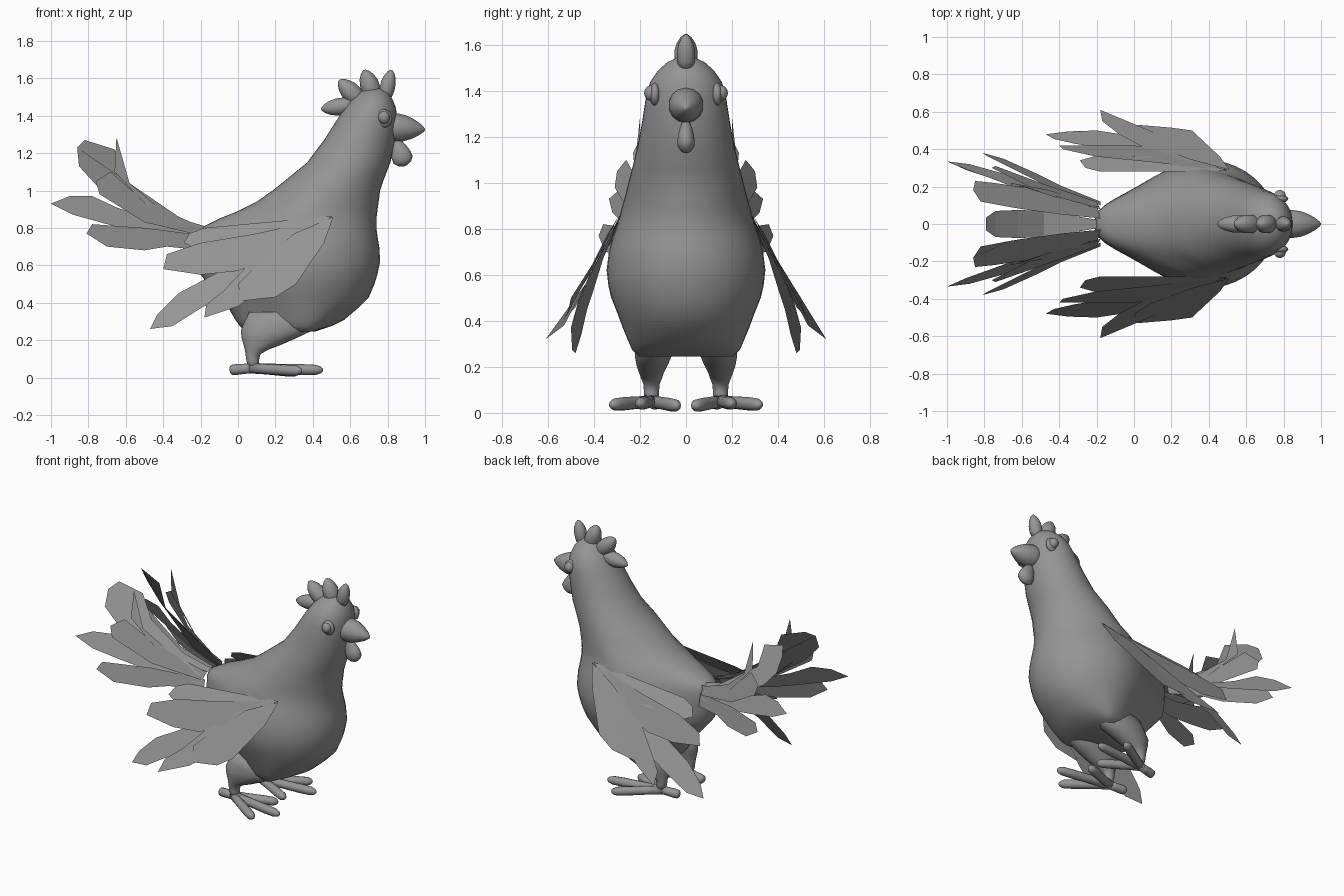
import bpy, bmesh, math
from mathutils import Vector

grey = bpy.data.materials.new("plain grey")
grey.diffuse_color = (0.3, 0.3, 0.3, 1)


def make(name, verts, faces, smooth=True):
    me = bpy.data.meshes.new(name)
    me.from_pydata([tuple(v) for v in verts], [], faces)
    bm = bmesh.new()
    bm.from_mesh(me)
    bmesh.ops.recalc_face_normals(bm, faces=bm.faces)
    bm.to_mesh(me)
    bm.free()
    me.materials.append(grey)
    me.polygons.foreach_set("use_smooth", [smooth] * len(me.polygons))
    ob = bpy.data.objects.new(name, me)
    bpy.context.collection.objects.link(ob)
    return ob


def loft(name, rings):
    """Skin a list of equal-length point loops and cap both ends."""
    n = len(rings[0])
    verts = [p for r in rings for p in r]
    faces = [(i * n + j, i * n + (j + 1) % n, (i + 1) * n + (j + 1) % n, (i + 1) * n + j)
             for i in range(len(rings) - 1) for j in range(n)]
    faces += [tuple(range(n)), tuple(range((len(rings) - 1) * n, len(rings) * n))]
    return make(name, verts, faces)


def tube(name, a, b, profile, n=14, flat=1.0, size=1.0):
    """Round part from a to b; profile is (fraction along, radius); flat squeezes y."""
    a, b = Vector(a), Vector(b)
    d = (b - a).normalized()
    u = d.cross(Vector((0, 1, 0))).normalized()
    v = d.cross(u)
    rings = []
    for t, r in profile:
        c = a.lerp(b, t)
        ring = []
        for k in range(n):
            w = 2 * math.pi * k / n
            ring.append(c + (u * math.cos(w) + v * flat * math.sin(w)) * r * size)
        rings.append(ring)
    return loft(name, rings)


def ball(name, loc, scale):
    bm = bmesh.new()
    bmesh.ops.create_uvsphere(bm, u_segments=16, v_segments=10, radius=1)
    me = bpy.data.meshes.new(name)
    for v in bm.verts:
        v.co = Vector(loc) + Vector(v.co[i] * scale[i] for i in range(3))
    for f in bm.faces:
        f.smooth = True
    bm.to_mesh(me)
    bm.free()
    me.materials.append(grey)
    ob = bpy.data.objects.new(name, me)
    bpy.context.collection.objects.link(ob)


# body, neck and head as level sections: height, back x, front x, half width
levels = [(.245, .04, .41, .205), (.275, .01, .50, .235), (.31, -.015, .57, .25),
          (.37, -.05, .64, .275), (.43, -.10, .70, .297), (.50, -.16, .73, .325),
          (.55, -.20, .745, .337), (.62, -.21, .76, .345), (.70, -.215, .755, .335),
          (.76, -.215, .745, .32), (.80, -.20, .74, .305), (.825, -.15, .74, .297),
          (.85, -.10, .74, .29), (.89, 0, .745, .28), (.94, .10, .752, .265),
          (1.0, .185, .76, .25), (1.06, .26, .78, .235), (1.15, .37, .815, .212),
          (1.27, .46, .84, .19), (1.38, .53, .85, .173), (1.44, .57, .845, .155),
          (1.49, .61, .825, .12), (1.525, .65, .80, .08), (1.548, .70, .76, .03)]
N = 40
rings = []
for z, xb, xf, w in levels:
    xm = max(.37, (xb + xf) / 2)
    q = min(1, max(0, (1.05 - z) / .25))    # how strongly the rear tapers to the tail
    ring = []
    for k in range(N):
        a = 2 * math.pi * k / N
        c, s = math.cos(a), math.sin(a)
        if c >= 0:
            ring.append((xm + (xf - xm) * c, w * s, z))
        else:
            taper = .62 * (.5 + .5 * math.cos(math.pi * c)) + .38 * math.sqrt(max(0, 1 - c ** 8))
            y = math.copysign(taper, s) * q + s * (1 - q)
            ring.append((xm + (xm - xb) * c, w * y, z))
    rings.append(ring)
loft("body", rings)

# beak, wattle and comb
tube("beak", (.80, 0, 1.34), (1.0, 0, 1.325),
     [(0, .076), (.25, .076), (.45, .07), (.65, .055), (.85, .032), (.96, .014), (1, .004)])
drop = [(0, .012), (.12, .022), (.35, .042), (.6, .054), (.8, .055), (.93, .036), (1, .01)]
tube("wattle", (.835, 0, 1.285), (.895, 0, 1.132), drop, flat=.68)
lobe = [(0, .035), (.3, .046), (.55, .046), (.75, .037), (.91, .022), (1, .006)]
for i, (a, b, s) in enumerate([((.785, 1.49), (.82, 1.645), .87), ((.73, 1.49), (.675, 1.645), 1.1),
                               ((.66, 1.47), (.54, 1.59), 1.1), ((.63, 1.46), (.445, 1.435), 1)]):
    tube(f"comb_lobe_{i + 1}", (a[0], 0, a[1]), (b[0], 0, b[1]), lobe, size=s)

# flat wing feathers: outlines of (x, y, z) on the +y side
wing = [
    [(.51, .29, .86), (.46, .36, .72), (.31, .50, .50), (.2, .515, .43), (.02, .53, .41),
     (0, .48, .5), (.1, .42, .6), (.3, .345, .77)],
    [(.50, .285, .85), (.25, .43, .57), (.0, .53, .38), (-.18, .61, .32), (-.17, .55, .39),
     (-.08, .48, .46), (.05, .41, .6), (.25, .345, .75)],
    [(.50, .285, .85), (.2, .42, .6), (0, .47, .48), (-.2, .50, .37), (-.35, .495, .275),
     (-.47, .48, .26), (-.43, .455, .34), (-.32, .43, .45), (-.15, .40, .54), (.1, .36, .67)],
    [(.50, .285, .86), (.2, .39, .66), (0, .42, .57), (-.2, .42, .55), (-.40, .42, .58),
     (-.38, .40, .66), (-.2, .36, .72), (.1, .33, .77)],
    [(.51, .285, .865), (.1, .36, .71), (-.22, .36, .69), (-.29, .34, .72), (-.26, .30, .77),
     (-.18, .28, .80), (.2, .28, .835)]]
# tail feathers in the same form
tail = [
    [(-.18, .08, .81), (-.45, .14, .84), (-.65, .2, .91), (-.78, .25, .97), (-.9, .29, .97),
     (-1, .335, .93), (-.88, .32, .87), (-.7, .27, .82), (-.5, .21, .77), (-.2, .12, .73)],
    [(-.18, .03, .81), (-.38, .05, .87), (-.6, .08, 1.05), (-.66, .09, 1.22), (-.82, .12, 1.27),
     (-.86, .18, 1.23), (-.85, .23, 1.13), (-.75, .22, 1.02), (-.55, .19, .88), (-.2, .11, .78)],
    [(-.18, .1, .76), (-.5, .22, .8), (-.78, .36, .82), (-.81, .38, .77), (-.7, .35, .7),
     (-.5, .26, .68), (-.38, .2, .7), (-.18, .12, .68)],
    [(-.18, .09, .81), (-.38, .13, .87), (-.58, .2, 1.04), (-.65, .2, 1.285), (-.66, .22, 1.1),
     (-.45, .18, .88), (-.2, .1, .79)],
    [(-.18, .08, .8), (-.5, .17, .94), (-.68, .26, 1.1), (-.76, .3, 1.05), (-.74, .31, .98),
     (-.5, .22, .83), (-.2, .12, .76)]]

for side, label in ((1, "left"), (-1, "right")):
    for kind, group in (("wing", wing), ("tail", tail)):
        for i, pts in enumerate(group):
            make(f"{label}_{kind}_feather_{i + 1}", [(x, side * y, z) for x, y, z in pts],
                 [tuple(range(len(pts)))], False)

    # eye with a raised lid
    ball(f"{label}_eyelid", (.775, side * .135, 1.385), (.05, .024, .05))
    ball(f"{label}_eye", (.78, side * .15, 1.39), (.032, .032, .034))

    # leg flaring up into the body
    leg = []
    for x, y, z, rx, ry in [(.09, .15, .04, .03, .03), (.078, .15, .09, .033, .033),
                            (.08, .15, .125, .04, .036), (.1, .15, .15, .064, .046),
                            (.13, .15, .175, .1, .055), (.165, .147, .21, .145, .07),
                            (.205, .142, .25, .19, .082), (.23, .135, .29, .20, .085),
                            (.23, .13, .35, .17, .08)]:
        ring = []
        for k in range(18):
            a = 2 * math.pi * k / 18
            ring.append((x + rx * math.cos(a), side * (y + ry * math.sin(a)), z))
        leg.append(ring)
    loft(f"{label}_leg", leg)

    # toes: three forward and one back
    toe = [(0, .028), (.3, .027), (.7, .029), (.9, .027), (.97, .018), (1, .006)]
    for i, (x, y, z) in enumerate([(.455, .20, .04), (.33, .035, .03), (.34, .325, .035),
                                   (-.045, .13, .04)]):
        tube(f"{label}_toe_{i + 1}", (.07, side * .15, .05), (x, side * y, z), toe, 12)

# central tail feather, curving upward
mid = [(-.18, .79, .02), (-.48, .84, .07), (-.62, .94, .075), (-.74, 1.04, .07), (-.79, 1.09, .035)]
make("middle_tail_feather", [(x, s * w, z) for x, z, w in mid for s in (-1, 1)],
     [(2 * i, 2 * i + 1, 2 * i + 3, 2 * i + 2) for i in range(len(mid) - 1)], False)
